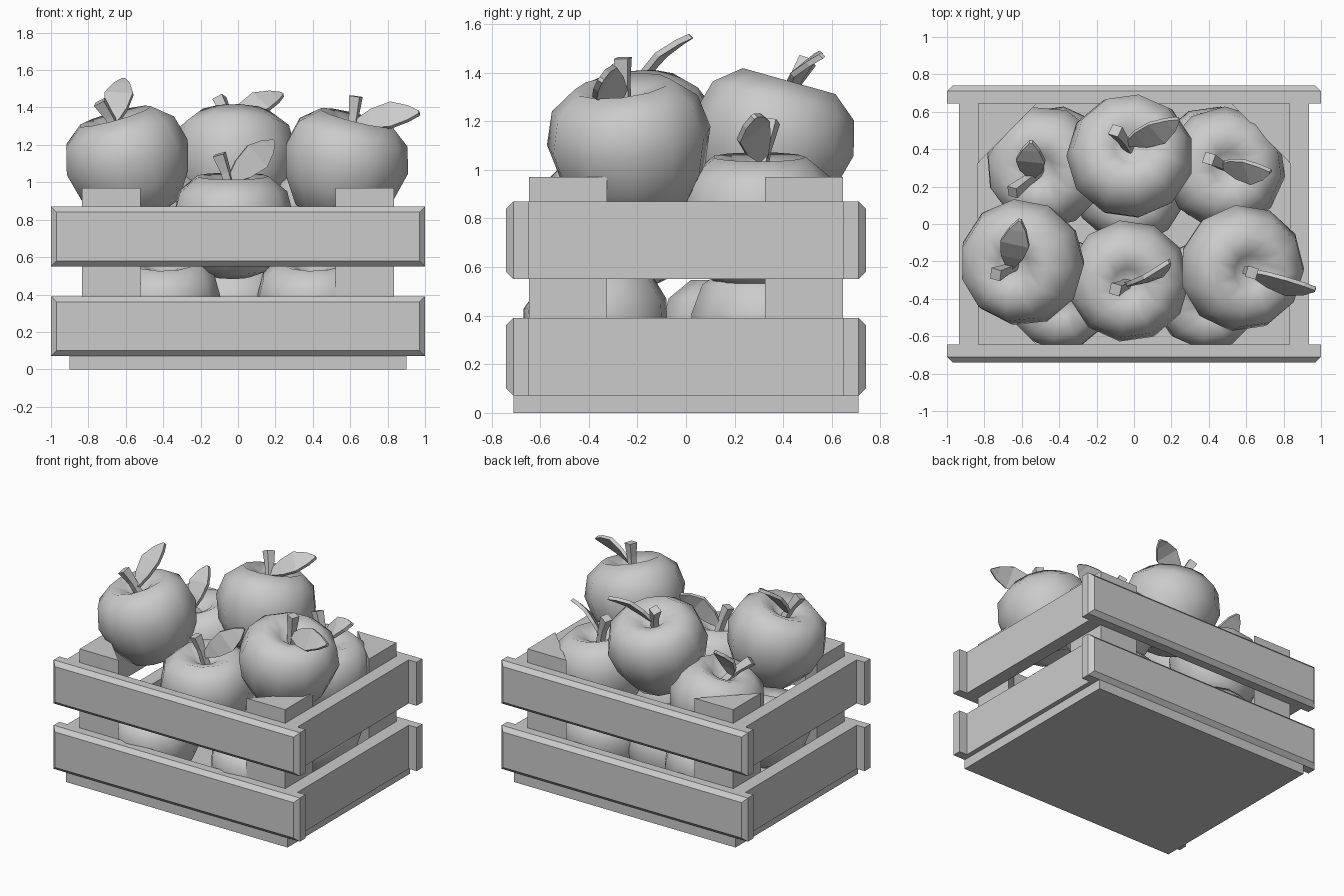
import bpy, bmesh, math
from mathutils import Vector, Matrix

if "Cube" in bpy.data.objects:
    bpy.data.objects.remove(bpy.data.objects["Cube"])


def finish(name, bm, smooth=False):
    bmesh.ops.recalc_face_normals(bm, faces=bm.faces)
    me = bpy.data.meshes.new(name)
    bm.to_mesh(me)
    bm.free()
    for p in me.polygons:
        p.use_smooth = smooth
    ob = bpy.data.objects.new(name, me)
    bpy.context.collection.objects.link(ob)
    return ob


def box(name, lo, hi, chamfer_y=0):
    """Box between two corners; chamfer_y = +1/-1 chamfers the rim of that y face."""
    lo, hi = Vector(lo), Vector(hi)
    bm = bmesh.new()
    bmesh.ops.create_cube(bm, size=1)
    for v in bm.verts:
        v.co = (lo + hi) / 2 + v.co * (hi - lo)
    if chamfer_y:
        face = max(bm.faces, key=lambda f: f.calc_center_median().y * chamfer_y)
        bmesh.ops.bevel(bm, geom=list(face.edges), offset=0.03, segments=1,
                        profile=0.5, affect='EDGES')
    return finish(name, bm)


def prism(name, pts, z0, z1):
    bm = bmesh.new()
    f = bm.faces.new([bm.verts.new((x, y, z0)) for x, y in pts])
    ext = bmesh.ops.extrude_face_region(bm, geom=[f])["geom"]
    for v in ext:
        if isinstance(v, bmesh.types.BMVert):
            v.co.z = z1
    return finish(name, bm)


# Lathe profile of an apple (radius, height)
PROFILE = [(0.10, -0.29), (0.21, -0.25), (0.30, -0.11), (0.342, 0.05),
           (0.305, 0.19), (0.20, 0.275), (0.09, 0.235)]


def apple(name, centre, up, scale=1.0, sides=11):
    bm = bmesh.new()
    rings = [[bm.verts.new((r * math.cos(a), r * math.sin(a), z))
              for a in (2 * math.pi * i / sides for i in range(sides))]
             for r, z in PROFILE]
    for lo, hi in zip(rings, rings[1:]):
        for i in range(sides):
            j = (i + 1) % sides
            bm.faces.new((lo[i], lo[j], hi[j], hi[i]))
    for ring, z in ((rings[0], -0.25), (rings[-1], 0.16)):
        tip = bm.verts.new((0, 0, z))
        for i in range(sides):
            bm.faces.new((ring[i], ring[(i + 1) % sides], tip))
    rot = Vector(up).to_track_quat('Z', 'Y').to_matrix().to_4x4()
    bm.transform(Matrix.Translation(centre) @ rot @ Matrix.Scale(scale, 4))
    return finish(name, bm, True)


def strip(name, sections):
    """Solid through four-cornered sections: (centre, half side, half thickness)."""
    bm = bmesh.new()
    rings = [[bm.verts.new(c + s * a + t * b)
              for a, b in ((-1, -1), (1, -1), (1, 1), (-1, 1))]
             for c, s, t in sections]
    for lo, hi in zip(rings, rings[1:]):
        for i in range(4):
            j = (i + 1) % 4
            bm.faces.new((lo[i], lo[j], hi[j], hi[i]))
    bm.faces.new(rings[0])
    bm.faces.new(rings[-1])
    return finish(name, bm)


def stem(name, base, tip, up):
    d = (tip - base).normalized()
    side = d.cross(Vector((0.3, 1, 0))).normalized()
    other = d.cross(side)
    mid = (base + tip) / 2 + Vector(up).normalized() * 0.02
    strip(name, [(p, side * r, other * r)
                 for p, r in ((base, 0.02), (mid, 0.022), (tip, 0.03))])


def leaf(name, base, tip, side):
    d = tip - base
    side = Vector(side)
    side = (side - d * (side.dot(d) / d.length_squared)).normalized()
    nrm = d.cross(side).normalized()
    if nrm.z < 0:
        nrm = -nrm
    strip(name, [(base + d * t + nrm * lift, side * w, nrm * 0.012)
                 for t, w, lift in ((0, 0.012, 0), (0.3, 0.06, 0.02),
                                    (0.6, 0.078, 0.03), (0.85, 0.045, 0.015),
                                    (1, 0.008, 0))])


# Crate: floor, slats, triangular corner posts
box("crate_floor", (-0.90, -0.71, 0), (0.90, 0.71, 0.07))
for level, z0, z1 in (("lower", 0.07, 0.39), ("upper", 0.55, 0.87)):
    box(f"{level}_front_slat", (-1, -0.74, z0), (1, -0.645, z1), -1)
    box(f"{level}_back_slat", (-1, 0.645, z0), (1, 0.74, z1), 1)
    for s, side in ((-1, "left"), (1, "right")):
        x0, x1 = sorted((s * 0.835, s * 0.935))
        box(f"{level}_{side}_slat", (x0, -0.645, z0), (x1, 0.645, z1))
for sx, nx in ((-1, "left"), (1, "right")):
    for sy, ny in ((-1, "front"), (1, "back")):
        prism(f"{ny}_{nx}_post", [(sx * 0.835, sy * 0.645), (sx * 0.52, sy * 0.645),
                                  (sx * 0.835, sy * 0.325)], 0.07, 0.97)

# Visible apples: centre, up axis, stem tip, leaf tip, leaf width direction
APPLES = {
    "front_left": ((-0.585, -0.20, 1.09), (-0.28, -0.12, 1),
                   (-0.74, -0.27, 1.43), (-0.61, 0.02, 1.55), (1, 0, 0.2)),
    "front_right": ((0.565, -0.23, 1.08), (0.25, -0.12, 1),
                    (0.63, -0.26, 1.46), (0.97, -0.35, 1.37), (0, 0.5, 0.8)),
    "front_middle": ((-0.03, -0.30, 0.77), (0.0, -0.1, 1),
                     (-0.10, -0.35, 1.15), (0.19, -0.20, 1.22), (-0.7, -0.1, 0.7)),
    "back_middle": ((-0.02, 0.35, 1.10), (0.0, 0.28, 1),
                    (-0.10, 0.50, 1.45), (0.24, 0.56, 1.47), (-0.4, 0.7, 0.6)),
    "back_left": ((-0.46, 0.31, 0.79), (-0.22, -0.12, 1),
                  (-0.65, 0.17, 1.10), (-0.55, 0.44, 1.24), (1, 0, 0.2)),
    "back_right": ((0.48, 0.30, 0.79), (0.1, 0.0, 1),
                   (0.40, 0.35, 1.20), (0.73, 0.28, 1.22), (0, 0.7, 0.7)),
}
for key, (c, up, stem_tip, leaf_tip, side) in APPLES.items():
    apple(f"{key}_apple", c, up, 0.96 if c[2] < 1 else 1.0)
    n = Vector(up).normalized()
    base = Vector(c) + n * 0.15
    tip = Vector(stem_tip)
    stem(f"{key}_stem", base, tip, up)
    leaf(f"{key}_leaf", base.lerp(tip, 0.35), Vector(leaf_tip), side)

# Bottom layer of apples seen through the gaps
LOWER = [((-0.40, -0.36, 0.34), (0, -0.3, 1)), ((0.40, -0.36, 0.34), (0, -0.3, 1)),
         ((-0.42, 0.32, 0.33), (0, 0.1, 1)), ((0.42, 0.32, 0.33), (0, 0.1, 1)),
         ((-0.02, 0.20, 0.30), (0, 0, 1))]
for i, (c, up) in enumerate(LOWER):
    apple(f"lower_apple_{i + 1}", c, up, 0.9)
